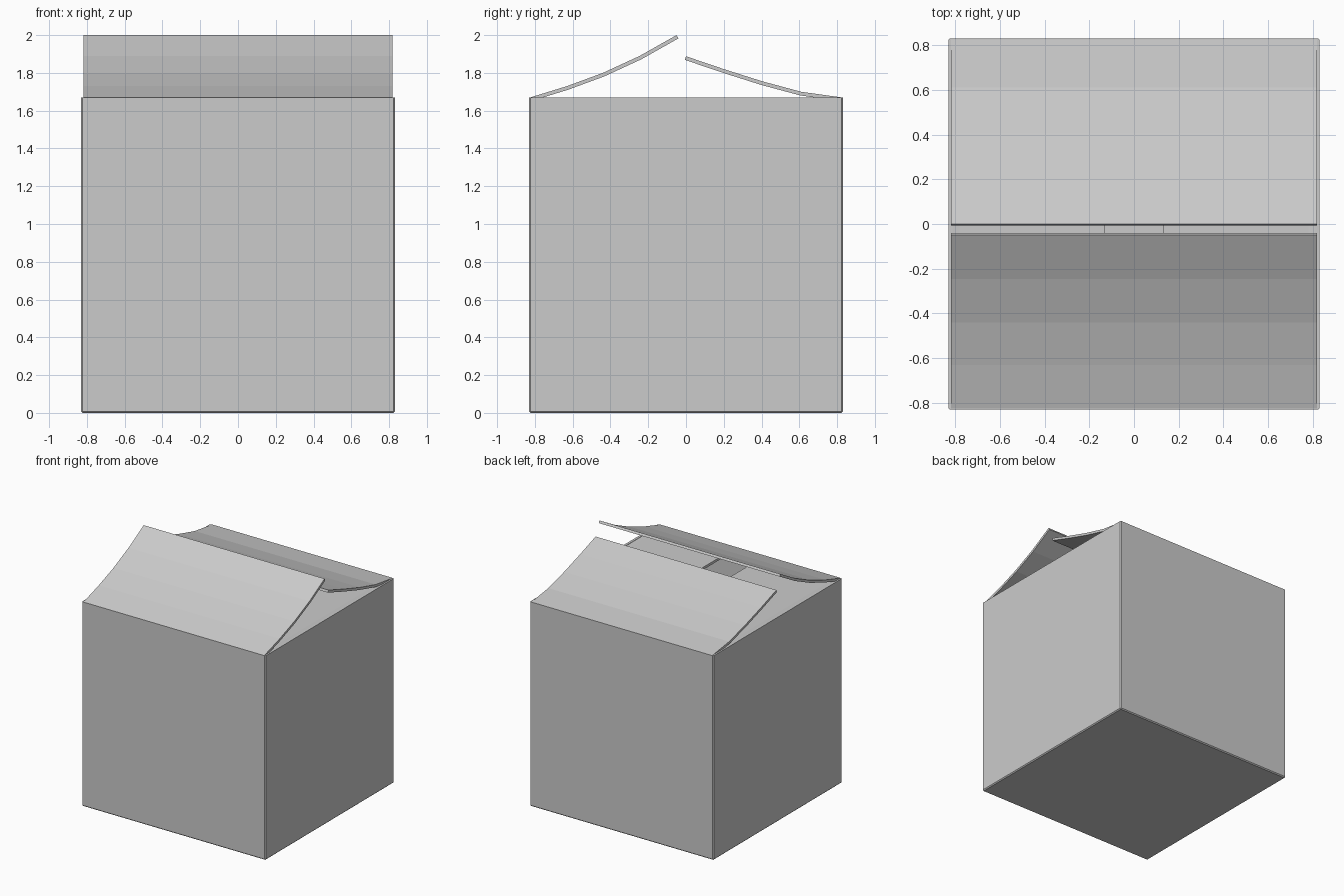
import bpy, bmesh

if "Cube" in bpy.data.objects:
    bpy.data.objects.remove(bpy.data.objects["Cube"])

HALF, TOP, THICK = 0.83, 1.67, 0.02


def add_object(name, bm):
    mesh = bpy.data.meshes.new(name)
    bm.to_mesh(mesh)
    bm.free()
    ob = bpy.data.objects.new(name, mesh)
    bpy.context.collection.objects.link(ob)
    return ob


def thicken(ob, amount=THICK):
    mod = ob.modifiers.new("card_thickness", 'SOLIDIFY')
    mod.thickness = amount
    mod.offset = -1          # grow inward / downward
    mod.use_even_offset = True


def flap(name, profile, half_width, axis, inset=0.0):
    """Sheet swept across a profile of (distance, height) points."""
    bm = bmesh.new()
    rows = []
    for i, (d, z) in enumerate(profile):
        w = half_width - (inset if i == len(profile) - 1 else 0)
        pts = [(-w, d, z), (w, d, z)] if axis == 'y' else [(d, -w, z), (d, w, z)]
        rows.append([bm.verts.new(p) for p in pts])
    for a, b in zip(rows, rows[1:]):
        bm.faces.new((a[0], a[1], b[1], b[0]))
    bm.normal_update()
    for f in bm.faces:       # every sheet faces up
        if f.normal.z < 0:
            f.normal_flip()
    thicken(add_object(name, bm))


# Open carton: four walls and floor with slightly softened edges
bm = bmesh.new()
bmesh.ops.create_cube(bm, size=1)
for v in bm.verts:
    v.co = (v.co.x * 2 * HALF, v.co.y * 2 * HALF, (v.co.z + 0.5) * TOP)
bmesh.ops.delete(bm, geom=[f for f in bm.faces if f.normal.z > 0.5], context='FACES_ONLY')
edges = [e for e in bm.edges if not e.is_boundary]
bmesh.ops.bevel(bm, geom=edges, offset=0.008, segments=1, affect='EDGES')
thicken(add_object("carton_body", bm))

# Flat inner flaps on left and right
for side, s in (("left", -1), ("right", 1)):
    flap(f"inner_flap_{side}", [(s * 0.82, 1.668), (s * 0.78, 1.665), (s * 0.13, 1.665)],
         0.815, 'x', 0.01)

# Curled outer flaps at front and back
flap("outer_flap_front", [(-0.825, 1.67), (-0.63, 1.73), (-0.44, 1.80), (-0.245, 1.89), (-0.05, 2.0)],
     0.817, 'y')
flap("outer_flap_back", [(0.825, 1.67), (0.61, 1.70), (0.405, 1.755), (0.20, 1.82), (0.0, 1.888)],
     0.817, 'y')
